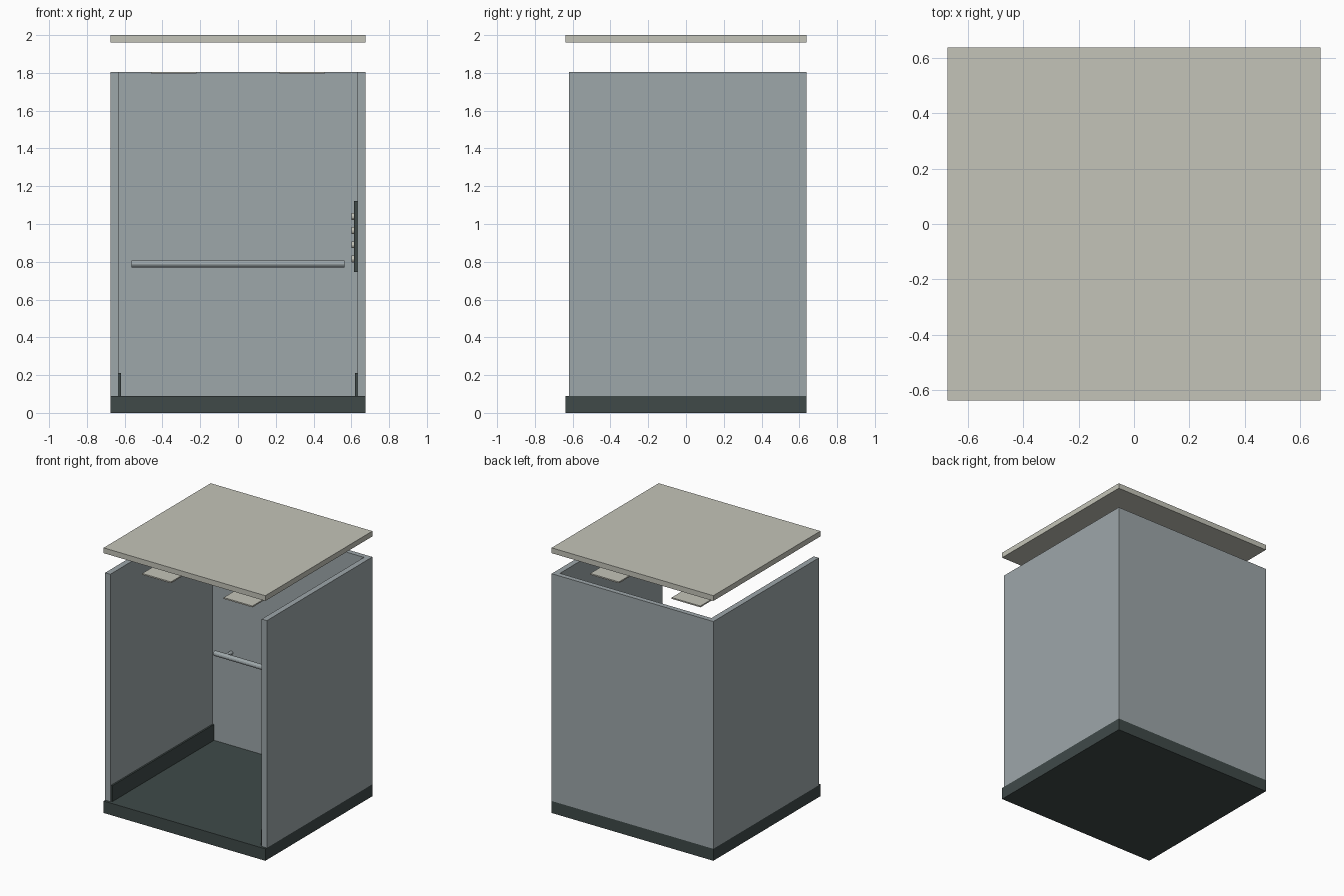
import bpy, bmesh, math
from mathutils import Matrix

if "Cube" in bpy.data.objects:
    bpy.data.objects.remove(bpy.data.objects["Cube"])


def material(name, rgb):
    m = bpy.data.materials.new(name)
    m.diffuse_color = (*rgb, 1)
    m.use_nodes = True
    m.node_tree.nodes["Principled BSDF"].inputs["Base Color"].default_value = m.diffuse_color
    return m


STEEL = material("brushed steel", (0.34, 0.385, 0.40))
DARK = material("dark grey", (0.05, 0.068, 0.066))
CREAM = material("warm white", (0.55, 0.55, 0.48))


def finish(name, bm, mat):
    me = bpy.data.meshes.new(name)
    bm.to_mesh(me)
    bm.free()
    me.materials.append(mat)
    ob = bpy.data.objects.new(name, me)
    bpy.context.collection.objects.link(ob)
    return ob


def box(name, lo, hi, mat):
    bm = bmesh.new()
    bmesh.ops.create_cube(bm, size=1)
    for v in bm.verts:
        v.co = [(a + b) / 2 + c * (b - a) for a, b, c in zip(lo, hi, v.co)]
    return finish(name, bm, mat)


def rod(name, centre, length, radius, axis, mat, sides=12):
    bm = bmesh.new()
    bmesh.ops.create_cone(bm, cap_ends=True, segments=sides, radius1=radius,
                          radius2=radius, depth=length)
    turn = Matrix.Rotation(math.pi / 2, 4, "Y" if axis == "X" else "X")
    bmesh.ops.transform(bm, verts=bm.verts, matrix=Matrix.Translation(centre) @ turn)
    return finish(name, bm, mat)


W, D = 0.675, 0.638      # half width and half depth
IN = 0.632               # inner face of the side walls
TOP = 1.805              # top of the walls

# Floor slab and raised ceiling slab
box("floor", (-W, -D, 0), (W, D, 0.09), DARK)
box("ceiling", (-W, -D, 1.96), (W, D, 2.0), CREAM)

# Back wall
box("back_wall", (-IN, 0.6, 0.09), (IN, D, TOP), STEEL)

# Side walls, kick plates and light strips, mirrored left and right
for side, s in (("left", -1), ("right", 1)):
    def pair(name, x0, x1, y0, y1, z0, z1, mat):
        a, b = sorted((s * x0, s * x1))
        box(f"{side}_{name}", (a, y0, z0), (b, y1, z1), mat)
    pair("wall", IN, W, -0.62, D, 0.09, TOP, STEEL)
    pair("kick_plate", 0.62, IN, -0.61, 0.6, 0.09, 0.21, DARK)
    pair("ceiling_light", 0.22, 0.46, -0.485, 0.485, 1.796, 1.806, CREAM)
    # Handrail bracket
    rod(f"{side}_handrail_bracket", (s * 0.475, 0.565, 0.79), 0.07, 0.013, "Y", STEEL)

# Handrail on the back wall
rod("handrail", (0, 0.53, 0.789), 1.13, 0.019, "X", STEEL)

# Control panel with four buttons on the right wall
PY = -0.35
box("control_panel", (0.614, PY - 0.08, 0.745), (IN, PY + 0.08, 1.122), DARK)
for i in range(4):
    rod(f"button_{i + 1}", (0.608, PY, 0.815 + 0.075 * i), 0.014, 0.018, "X", CREAM)
